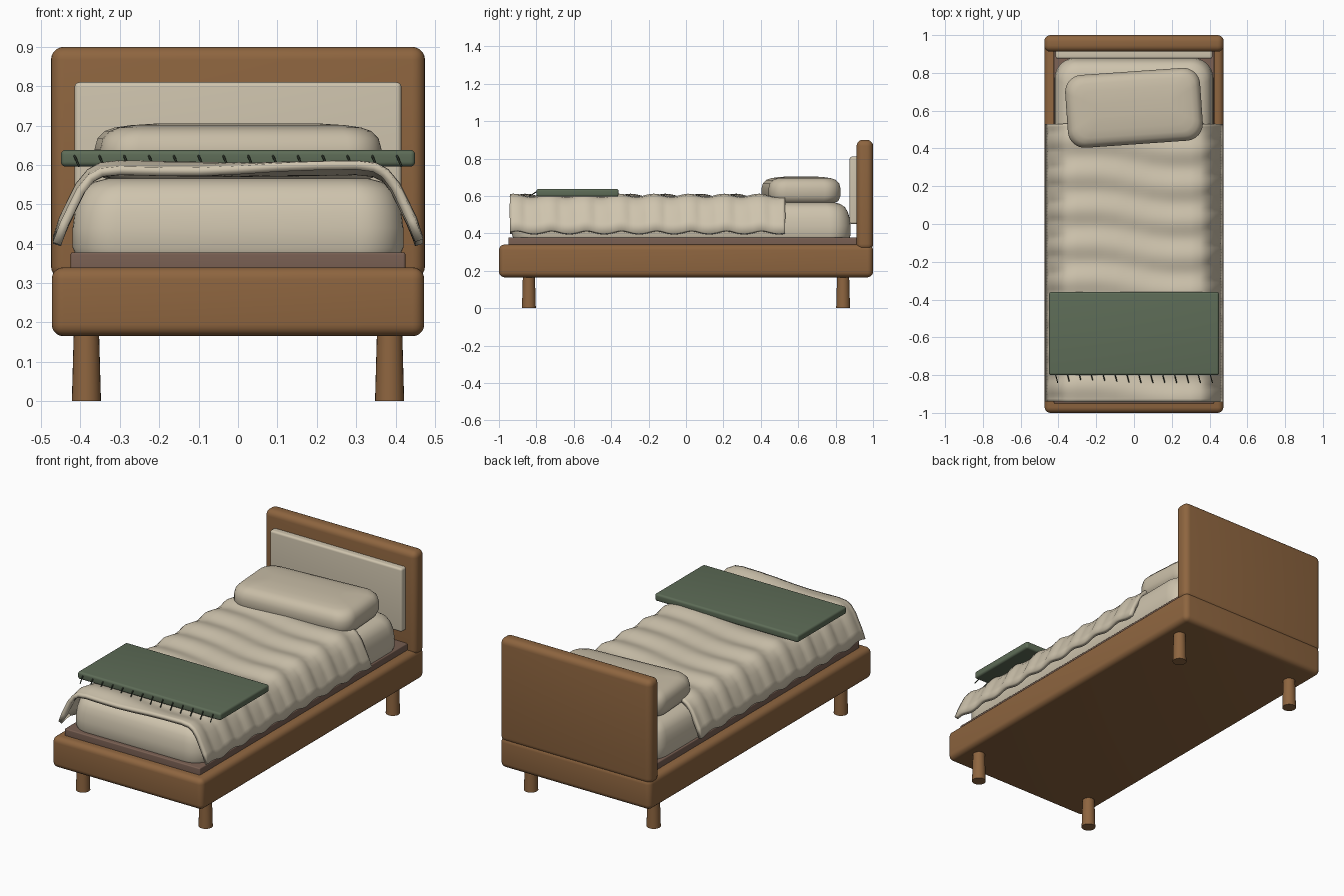
import bpy, bmesh, math
from mathutils import Vector

if "Cube" in bpy.data.objects:
    bpy.data.objects.remove(bpy.data.objects["Cube"], do_unlink=True)


def material(name, rgb):
    m = bpy.data.materials.new(name)
    m.use_nodes = True
    m.diffuse_color = (*rgb, 1)
    bsdf = m.node_tree.nodes["Principled BSDF"]
    bsdf.inputs["Base Color"].default_value = (*rgb, 1)
    bsdf.inputs["Roughness"].default_value = 0.8
    return m


wood = material("warm wood", (0.27, 0.13, 0.05))
slat = material("dull brown", (0.19, 0.115, 0.085))
linen = material("cream linen", (0.62, 0.55, 0.42))
pillow_cloth = material("pillow cream", (0.58, 0.51, 0.385))
green = material("sage green", (0.11, 0.15, 0.095))
thread = material("dark thread", (0.04, 0.055, 0.035))


def finish(bm, name, mat, angle=40):
    bmesh.ops.recalc_face_normals(bm, faces=bm.faces)
    mesh = bpy.data.meshes.new(name)
    bm.to_mesh(mesh)
    bm.free()
    mesh.materials.append(mat)
    ob = bpy.data.objects.new(name, mesh)
    bpy.context.collection.objects.link(ob)
    bpy.ops.object.select_all(action="DESELECT")
    ob.select_set(True)
    bpy.context.view_layer.objects.active = ob
    bpy.ops.object.shade_smooth_by_angle(angle=math.radians(angle))
    return ob


def box(name, mat, lo, hi, radius):
    """Box between two corners with rounded edges."""
    bm = bmesh.new()
    bmesh.ops.create_cube(bm, size=1)
    lo, hi = Vector(lo), Vector(hi)
    for v in bm.verts:
        v.co = (lo + hi) / 2 + v.co * (hi - lo)
    bmesh.ops.bevel(bm, geom=bm.edges[:], offset=radius, segments=5,
                    profile=0.5, affect="EDGES")
    return finish(bm, name, mat)


def cushion(name, mat, hx, hy, corner, layers):
    """Stack of rounded rectangles; each layer is (inset, height)."""
    bm = bmesh.new()
    rings = []
    for inset, z in layers:
        r = max(corner - inset * 0.5, 0.02)
        ring = []
        for q, (sx, sy) in enumerate([(1, 1), (-1, 1), (-1, -1), (1, -1)]):
            for k in range(9):
                a = (q + k / 8) * math.pi / 2
                ring.append(bm.verts.new((sx * (hx - inset - r) + r * math.cos(a),
                                          sy * (hy - inset - r) + r * math.sin(a), z)))
        rings.append(ring)
    for a, b in zip(rings, rings[1:]):
        for i in range(len(a)):
            j = (i + 1) % len(a)
            bm.faces.new((a[i], a[j], b[j], b[i]))
    bm.faces.new(rings[0])
    bm.faces.new(rings[-1])
    return finish(bm, name, mat, 60)


# Bed frame, headboard and padded panel
box("bed_frame", wood, (-0.473, -1, 0.165), (0.473, 1, 0.34), 0.03)
box("headboard", wood, (-0.475, 0.912, 0.31), (0.475, 1, 0.9), 0.033)
box("headboard_panel", linen, (-0.415, 0.875, 0.45), (0.415, 0.925, 0.81), 0.012)
box("mattress_platform", slat, (-0.425, -0.95, 0.32), (0.425, 0.92, 0.378), 0.006)

# Round legs, slightly wider at the foot
for side, sx in (("left", 1), ("right", -1)):
    for end, sy in (("front", -1), ("back", 1)):
        bm = bmesh.new()
        bmesh.ops.create_cone(bm, cap_ends=True, segments=24, radius1=0.037,
                              radius2=0.032, depth=0.18)
        bmesh.ops.translate(bm, verts=bm.verts, vec=(sx * 0.385, sy * 0.84, 0.09))
        finish(bm, f"leg_{end}_{side}", wood)

# Mattress
mattress = cushion("mattress", linen, 0.42, 0.905, 0.11,
                   [(0.008, 0.37), (0, 0.39), (0, 0.44), (0.005, 0.48), (0.015, 0.515),
                    (0.03, 0.54), (0.055, 0.557), (0.09, 0.566)])
mattress.location.y = -0.025

# Pillow
pillow = cushion("pillow", pillow_cloth, 0.358, 0.193, 0.09,
                 [(0.035, 0.562), (0.012, 0.572), (0, 0.6), (0, 0.64), (0.007, 0.667),
                  (0.025, 0.686), (0.05, 0.695), (0.09, 0.701), (0.15, 0.705)])
pillow.location.y = 0.615
pillow.rotation_euler.z = math.radians(4)

# Rippled blanket draped over both sides
half = [(0.0, 0.588), (0.1, 0.589), (0.2, 0.591), (0.3, 0.593), (0.345, 0.588), (0.37, 0.573),
        (0.395, 0.54), (0.415, 0.5), (0.437, 0.455), (0.46, 0.405)]
section = [(-x, z) for x, z in reversed(half[1:])] + half
bm = bmesh.new()
rows = []
steps = 96
for i in range(steps + 1):
    y = -0.94 + 1.47 * i / steps
    row = []
    for x, z in section:
        wave = math.sin(math.tau * y / 0.187 + 2.5 * x + 0.7 * math.sin(9 * x))
        drape = min(max((abs(x) - 0.33) / 0.06, 0), 1)
        dx = math.copysign(0.007 * wave * drape, x) if abs(x) < 0.45 else 0
        row.append(bm.verts.new((x + dx, y, z + 0.008 * wave)))
    rows.append(row)
for a, b in zip(rows, rows[1:]):
    for j in range(len(section) - 1):
        bm.faces.new((a[j], a[j + 1], b[j + 1], b[j]))
blanket = finish(bm, "blanket", linen, 60)
solid = blanket.modifiers.new("thickness", "SOLIDIFY")
solid.thickness = 0.022
solid.offset = 0

# Folded throw with a fringe along its front edge
box("throw", green, (-0.45, -0.8, 0.596), (0.45, -0.36, 0.638), 0.012)
bm = bmesh.new()
for i in range(14):
    x = -0.41 + 0.063 * i
    a, b = Vector((x - 0.006, -0.795, 0.625)), Vector((x + 0.006, -0.84, 0.597))
    made = bmesh.ops.create_cone(bm, cap_ends=True, segments=6, radius1=0.003,
                                 radius2=0.003, depth=(b - a).length)
    turn = (b - a).to_track_quat("Z", "Y")
    for v in made["verts"]:
        v.co = turn @ v.co + (a + b) / 2
finish(bm, "throw_fringe", thread)
